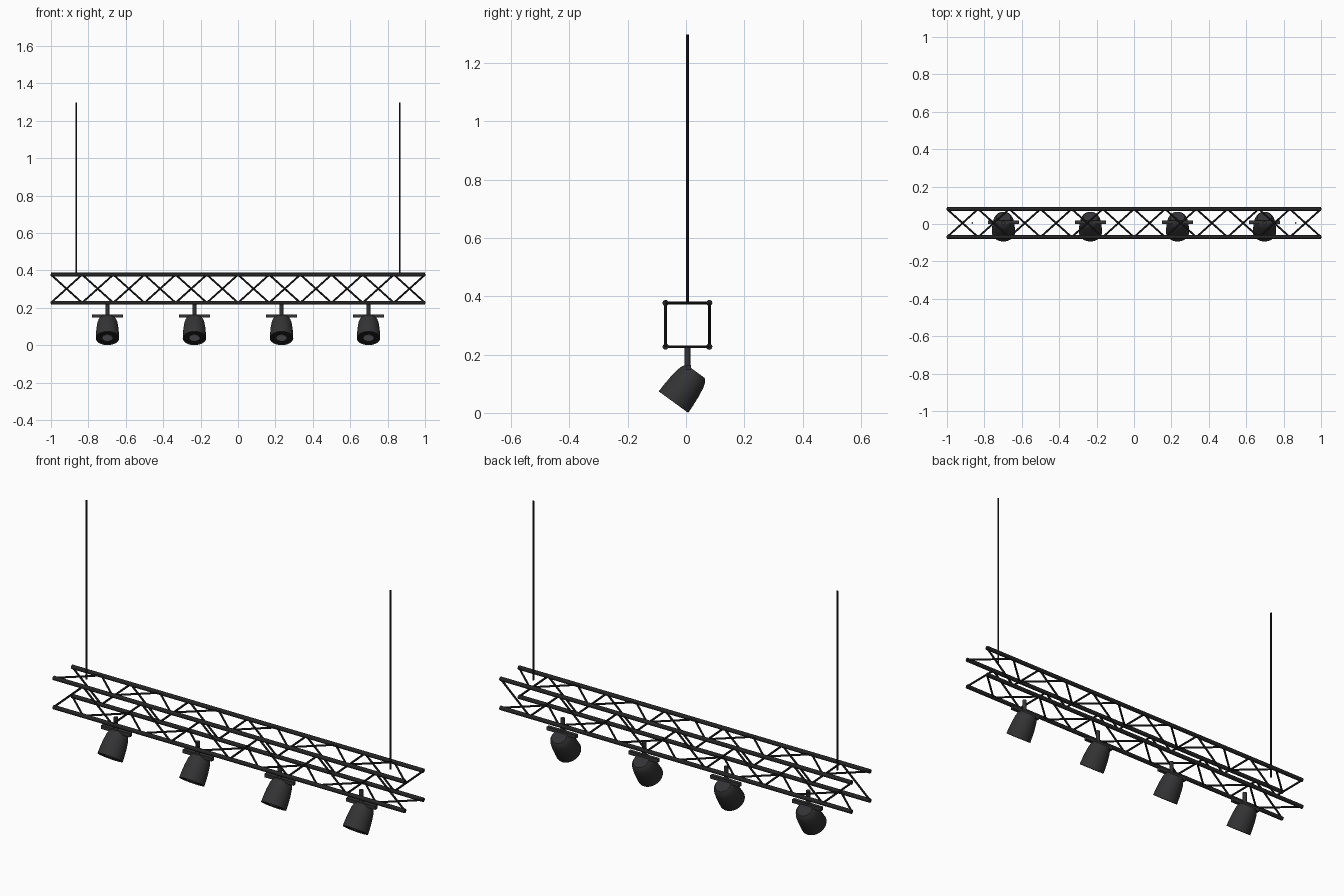
import bpy, bmesh, math
from mathutils import Vector, Matrix

if "Cube" in bpy.data.objects:
    bpy.data.objects.remove(bpy.data.objects["Cube"])


def material(name, v):
    m = bpy.data.materials.new(name)
    m.diffuse_color = (v, v, v * 1.06, 1)
    m.use_nodes = True
    m.node_tree.nodes["Principled BSDF"].inputs["Base Color"].default_value = m.diffuse_color
    return m


BLACK = material("black_metal", 0.018)
CAN = material("dark_grey_paint", 0.033)
INNER = material("black_interior", 0.012)
LENS = material("grey_lens", 0.3)


def finish(name, bm, mat, angle=35):
    bmesh.ops.recalc_face_normals(bm, faces=bm.faces)
    me = bpy.data.meshes.new(name)
    bm.to_mesh(me)
    bm.free()
    ob = bpy.data.objects.new(name, me)
    bpy.context.collection.objects.link(ob)
    me.materials.append(mat)
    bpy.ops.object.select_all(action='DESELECT')
    ob.select_set(True)
    bpy.context.view_layer.objects.active = ob
    bpy.ops.object.shade_smooth_by_angle(angle=math.radians(angle))
    return ob


def rod(bm, a, b, r, sides=12):
    a, b = Vector(a), Vector(b)
    d = b - a
    m = Matrix.Translation((a + b) / 2) @ d.to_track_quat('Z', 'Y').to_matrix().to_4x4()
    bmesh.ops.create_cone(bm, cap_ends=True, segments=sides, radius1=r, radius2=r,
                          depth=d.length, matrix=m)


def lathe(profile, matrix, sides=32):
    # revolve (radius, height) points about local z
    bm = bmesh.new()
    vs = [bm.verts.new((r, 0, h)) for r, h in profile]
    es = [bm.edges.new(p) for p in zip(vs, vs[1:])]
    bmesh.ops.spin(bm, geom=vs + es, cent=(0, 0, 0), axis=(0, 0, 1),
                   angle=2 * math.pi, steps=sides)
    bmesh.ops.remove_doubles(bm, verts=bm.verts, dist=1e-5)
    bmesh.ops.transform(bm, matrix=matrix, verts=bm.verts)
    return bm


Y0, Y1, Z0, Z1 = -0.07, 0.08, 0.227, 0.377
YC = (Y0 + Y1) / 2
BAYS = 12

# four long chords of the box truss
bm = bmesh.new()
for y in (Y0, Y1):
    for z in (Z0, Z1):
        rod(bm, (-1, y, z), (1, y, z), 0.0105)
finish("truss_chords", bm, BLACK)

# zigzag lacing: each face runs from its first chord to its second and back
faces = {"front": ((Y0, Z0), (Y0, Z1)), "back": ((Y1, Z1), (Y1, Z0)),
         "top": ((Y0, Z1), (Y1, Z1)), "bottom": ((Y1, Z0), (Y0, Z0))}
for name, ends in faces.items():
    bm = bmesh.new()
    for i in range(BAYS):
        x = -1 + 2 * i / BAYS
        rod(bm, (x, *ends[i % 2]), (x + 2 / BAYS, *ends[(i + 1) % 2]), 0.005, 8)
    finish(f"{name}_lacing", bm, BLACK)

# suspension cables
for side, x in (("left", -0.865), ("right", 0.865)):
    bm = bmesh.new()
    rod(bm, (x, YC, Z1), (x, YC, 1.298), 0.0045, 8)
    finish(f"{side}_cable", bm, BLACK)

# spotlights tilted down towards the front
can = [(0, 0.006), (0.057, 0.006), (0.059, 0), (0.0625, 0), (0.0615, 0.03), (0.059, 0.065),
       (0.054, 0.1), (0.048, 0.118), (0.038, 0.13), (0, 0.13)]
for n, x in enumerate((-0.698, -0.233, 0.233, 0.698), 1):
    bm = bmesh.new()
    rod(bm, (x, YC, Z0), (x, YC, 0.145), 0.0105)
    finish(f"stem_{n}", bm, CAN)

    bm = bmesh.new()
    bmesh.ops.create_cube(bm, size=1, matrix=Matrix.Translation((x, 0.009, 0.156))
                          @ Matrix.Diagonal((0.165, 0.018, 0.018, 1)))
    finish(f"yoke_bar_{n}", bm, CAN)

    m = Matrix.Translation((x, -0.043, 0.037)) @ Matrix.Rotation(math.radians(-36), 4, 'X')
    finish(f"lamp_can_{n}", lathe(can, m), CAN)
    finish(f"lamp_face_{n}", lathe([(0, 0.004), (0.058, 0.004), (0.055, 0.008), (0, 0.008)], m), INNER)
    finish(f"lens_{n}", lathe([(0, 0.002), (0.027, 0.002), (0.027, 0.008), (0, 0.008)], m), LENS)
